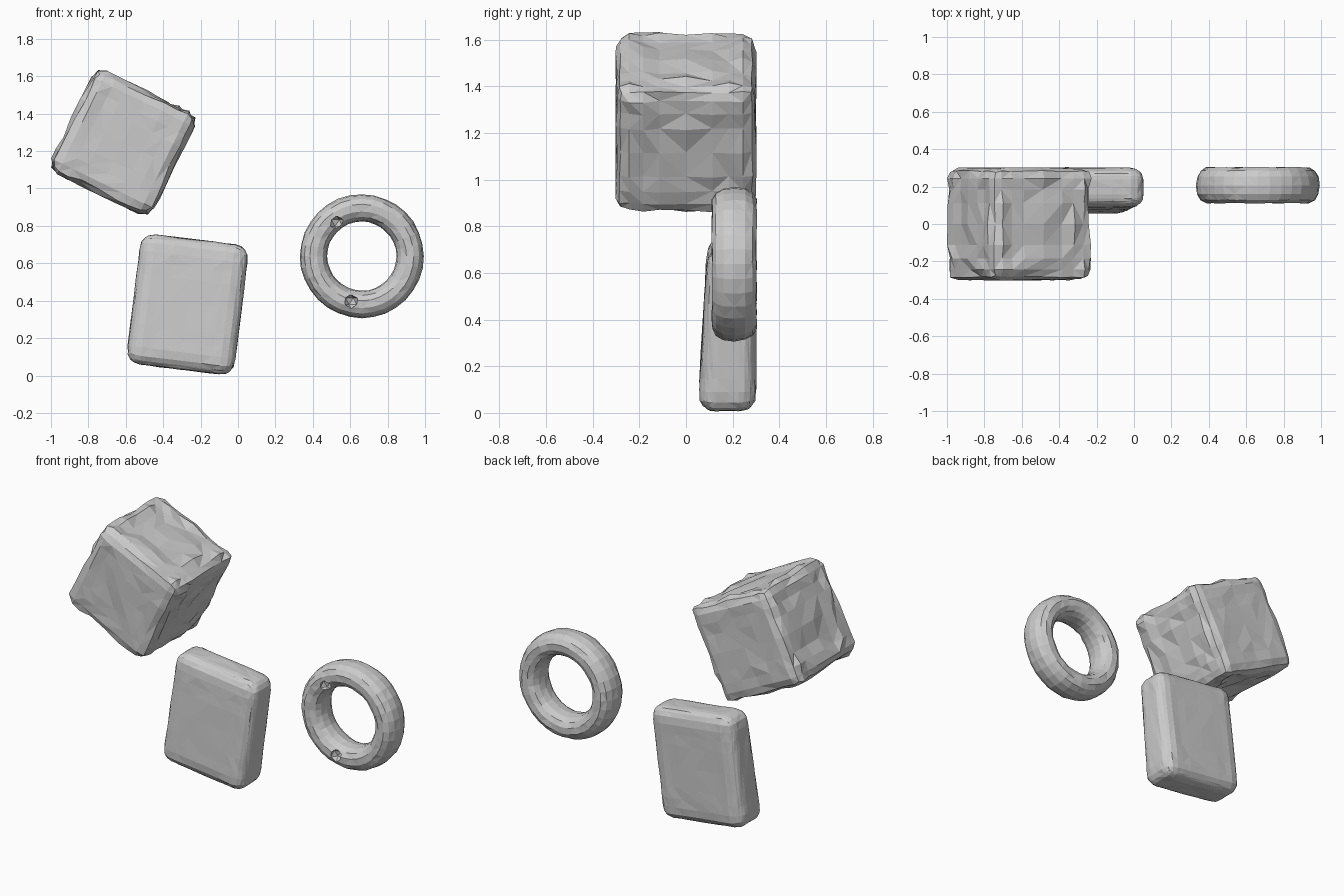
import bpy, bmesh, math, random
from mathutils import Vector, Matrix

if "Cube" in bpy.data.objects:
    bpy.data.objects.remove(bpy.data.objects["Cube"])

random.seed(4)


def finish(name, bm, loc, angle):
    """Turn a bmesh into a flat-shaded object, spun about the y axis."""
    bmesh.ops.triangulate(bm, faces=bm.faces[:])
    bm.transform(Matrix.Translation(loc) @ Matrix.Rotation(math.radians(angle), 4, 'Y'))
    bmesh.ops.recalc_face_normals(bm, faces=bm.faces[:])
    me = bpy.data.meshes.new(name)
    bm.to_mesh(me)
    bm.free()
    ob = bpy.data.objects.new(name, me)
    bpy.context.collection.objects.link(ob)
    return ob


def rough_box(half, radius, cuts, power, rough):
    """Rounded box with grid rows packed toward the edges and uneven faces."""
    bm = bmesh.new()
    bmesh.ops.create_cube(bm, size=2)
    bmesh.ops.subdivide_edges(bm, edges=bm.edges[:], cuts=cuts, use_grid_fill=True)
    for v in bm.verts:
        p = Vector([math.copysign(abs(c) ** power, c) * h for c, h in zip(v.co, half)])
        inner = Vector([max(-(h - radius), min(h - radius, c)) for c, h in zip(p, half)])
        d = (p - inner).normalized()
        noise = random.uniform(-1, 1)
        v.co = inner + d * radius + Vector([c * r * noise for c, r in zip(d, rough)])
    return bm


# Rough cube
bm = rough_box((0.298, 0.298, 0.298), 0.05, 7, 0.7, (0.012, 0.005, 0.012))
finish("rough_cube", bm, (-0.615, 0, 1.245), 26)

# Soft block, thinner toward the top with a straight back
bm = rough_box((0.29, 0.125, 0.35), 0.075, 9, 0.6, (0.002, 0.002, 0.002))
for v in bm.verts:
    t = (v.co.z + 0.35) / 0.7
    v.co.y = 0.125 - (0.125 - v.co.y) * (1 - 0.16 * t)
finish("soft_block", bm, (-0.27, 0.177, 0.38), 7)

# Ring with an oval cross-section
bm = bmesh.new()
SEG, SIDES = 32, 14
rows = []
for i in range(SEG):
    a = 2 * math.pi * i / SEG
    row = []
    for j in range(SIDES):
        b = 2 * math.pi * j / SIDES
        k = 1 + random.uniform(-0.03, 0.03)
        cx, cy = (math.copysign(abs(f) ** 0.88, f) for f in (math.cos(b), math.sin(b)))
        r = 0.258 + 0.073 * k * cx
        row.append(bm.verts.new((r * math.cos(a), 0.097 * k * cy, r * math.sin(a))))
    rows.append(row)
for i in range(SEG):
    n = (i + 1) % SEG
    for j in range(SIDES):
        m = (j + 1) % SIDES
        bm.faces.new((rows[i][j], rows[n][j], rows[n][m], rows[i][m]))
ring = finish("ring", bm, (0.662, 0.207, 0.638), 0)

# Two small pits in the front of the ring
for i, (x, z) in enumerate(((0.53, 0.815), (0.605, 0.397))):
    bm = bmesh.new()
    bmesh.ops.create_icosphere(bm, subdivisions=1, radius=0.04)
    cutter = finish(f"pit_cutter_{i}", bm, (x, 0.118, z), 0)
    cutter.hide_render = True
    cutter.hide_set(True)
    mod = ring.modifiers.new("pit", 'BOOLEAN')
    mod.operation = 'DIFFERENCE'
    mod.solver = 'EXACT'
    mod.object = cutter
